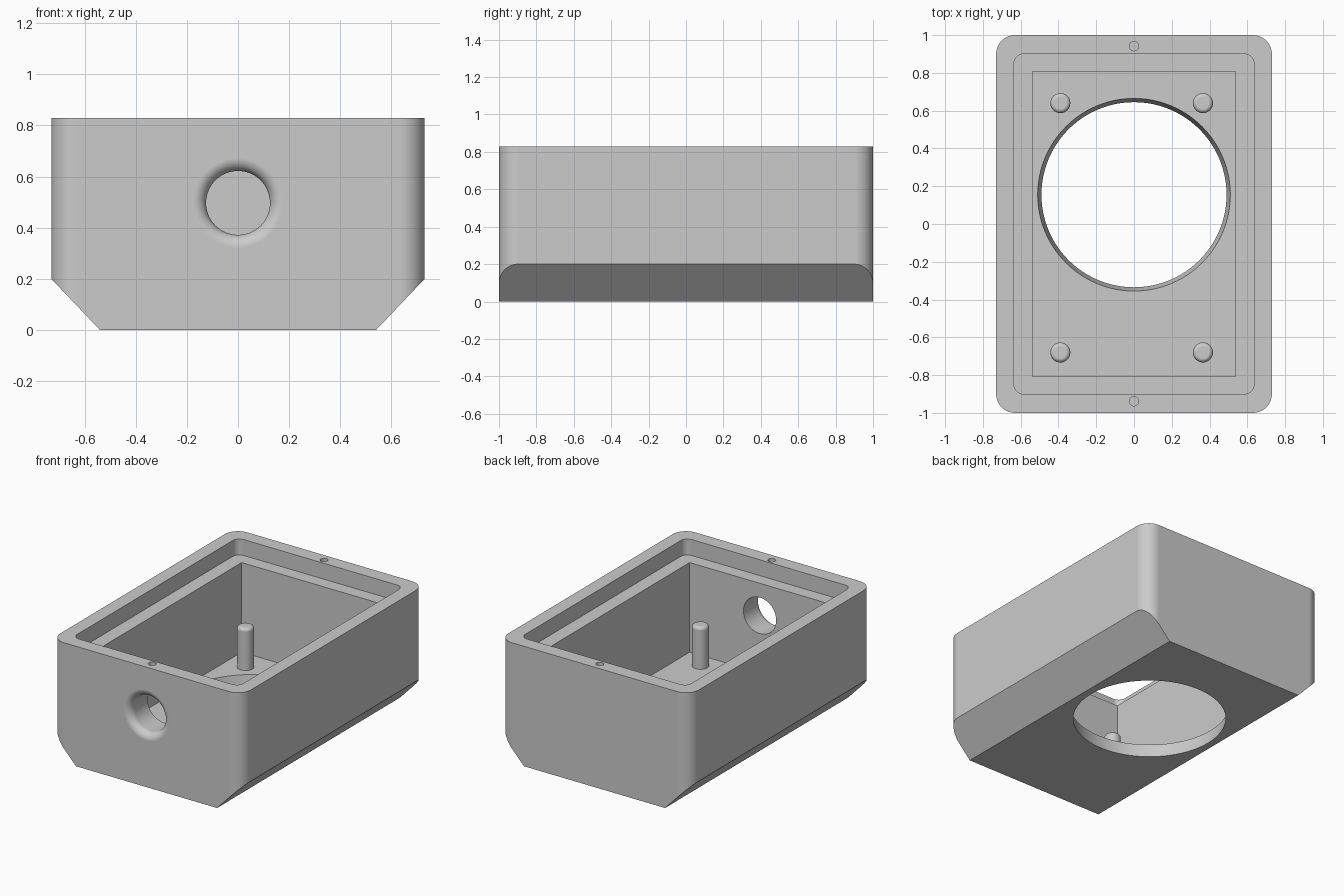
import bpy, bmesh, math
from mathutils import Matrix, Vector

if "Cube" in bpy.data.objects:
    bpy.data.objects.remove(bpy.data.objects["Cube"], do_unlink=True)

grey = bpy.data.materials.new("light grey plastic")
grey.use_nodes = True
grey.diffuse_color = (0.6, 0.6, 0.6, 1)
grey.node_tree.nodes["Principled BSDF"].inputs["Base Color"].default_value = (0.6, 0.6, 0.6, 1)

TOP, LEDGE, FLOOR = 0.83, 0.72, 0.10


def finish(name, bm):
    bmesh.ops.recalc_face_normals(bm, faces=bm.faces)
    mesh = bpy.data.meshes.new(name)
    bm.to_mesh(mesh)
    bm.free()
    mesh.materials.append(grey)
    obj = bpy.data.objects.new(name, mesh)
    bpy.context.collection.objects.link(obj)
    return obj


def loft(rings):
    """Closed solid skinned through rings of equal point count."""
    bm = bmesh.new()
    loops = [[bm.verts.new(p) for p in ring] for ring in rings]
    n = len(loops[0])
    for a, b in zip(loops, loops[1:]):
        for i in range(n):
            j = (i + 1) % n
            bm.faces.new((a[i], a[j], b[j], b[i]))
    bm.faces.new(loops[0][::-1])
    bm.faces.new(loops[-1])
    return bm


def lathe(name, profile, at, n=48, turn=None):
    """Solid of revolution about z from (radius, height) pairs, then placed."""
    bm = loft([[Vector((r * math.cos(math.tau * i / n), r * math.sin(math.tau * i / n), z))
                for i in range(n)] for r, z in profile])
    if turn:
        bm.transform(turn)
    bm.transform(Matrix.Translation(at))
    return finish(name, bm)


def slab(hx, hy, radius, z0, z1, steps=10):
    """Rectangular prism with rounded upright corners."""
    outline = []
    for k, (sx, sy) in enumerate(((1, 1), (-1, 1), (-1, -1), (1, -1))):
        for i in range(steps + 1 if radius else 1):
            a = math.pi / 2 * (k + i / steps)
            outline.append((sx * (hx - radius) + radius * math.cos(a),
                            sy * (hy - radius) + radius * math.sin(a)))
    return loft([[Vector((x, y, z)) for x, y in outline] for z in (z0, z1)])


def smooth(obj):
    bpy.ops.object.select_all(action="DESELECT")
    obj.select_set(True)
    bpy.context.view_layer.objects.active = obj
    bpy.ops.object.shade_smooth_by_angle(angle=math.radians(30))
    obj.modifiers.new("flat face normals", "WEIGHTED_NORMAL").keep_sharp = True


# Outer shell with sloped lower sides
bm = slab(0.73, 1.0, 0.1, 0, TOP)
for side in (-1, 1):
    cut = bmesh.ops.bisect_plane(
        bm, geom=bm.verts[:] + bm.edges[:] + bm.faces[:],
        plane_co=(side * 0.54, 0, 0), plane_no=(side * 0.2, 0, -0.19), clear_outer=True)
    edges = [e for e in cut["geom_cut"] if isinstance(e, bmesh.types.BMEdge)]
    bmesh.ops.contextual_create(bm, geom=edges)
housing = finish("housing", bm)

# Lid recess, inner cavity and round floor opening
cutters = [
    finish("recess_cutter", slab(0.635, 0.9, 0.05, LEDGE, TOP + 0.1)),
    finish("cavity_cutter", slab(0.537, 0.807, 0, FLOOR, TOP + 0.1)),
    lathe("opening_cutter", [(0.48, -0.05), (0.49, 0), (0.51, FLOOR), (0.52, FLOOR + 0.05)],
          (0, 0.155, 0), 96),
]

# Cable hole in the front wall, rounded over on the outside
R, F = 0.125, 0.05
flare = [(R + F - F * math.cos(a), 1 - F + F * math.sin(a))
         for a in (math.pi / 2 * i / 10 for i in range(11))]
cutters.append(lathe("cable_hole_cutter", [(R, 0.7)] + flare + [(R + F, 1.1)],
                     (0, 0, 0.497), 64, Matrix.Rotation(math.pi / 2, 4, "X")))

# Screw holes in the end rims
for y in (-0.938, 0.942):
    cutters.append(lathe("screw_hole_cutter", [(0.025, TOP - 0.2), (0.025, TOP + 0.05)], (0, y, 0), 24))

bpy.context.view_layer.objects.active = housing
for cutter in cutters:
    mod = housing.modifiers.new("cut", "BOOLEAN")
    mod.operation, mod.solver, mod.object = "DIFFERENCE", "EXACT", cutter
    bpy.ops.object.modifier_apply(modifier=mod.name)
    bpy.data.objects.remove(cutter, do_unlink=True)
smooth(housing)

# Mounting pegs with rounded tips
PEG, H, TIP = 0.053, 0.29, 0.022
tip = [(PEG - TIP + TIP * math.cos(a), H - TIP + TIP * math.sin(a))
       for a in (math.pi / 2 * i / 6 for i in range(7))]
for side, x in (("right", -0.39), ("left", 0.365)):
    for end, y in (("front", -0.68), ("back", 0.64)):
        smooth(lathe(f"{end}_{side}_peg", [(PEG, -0.01)] + tip, (x, y, FLOOR), 32))
